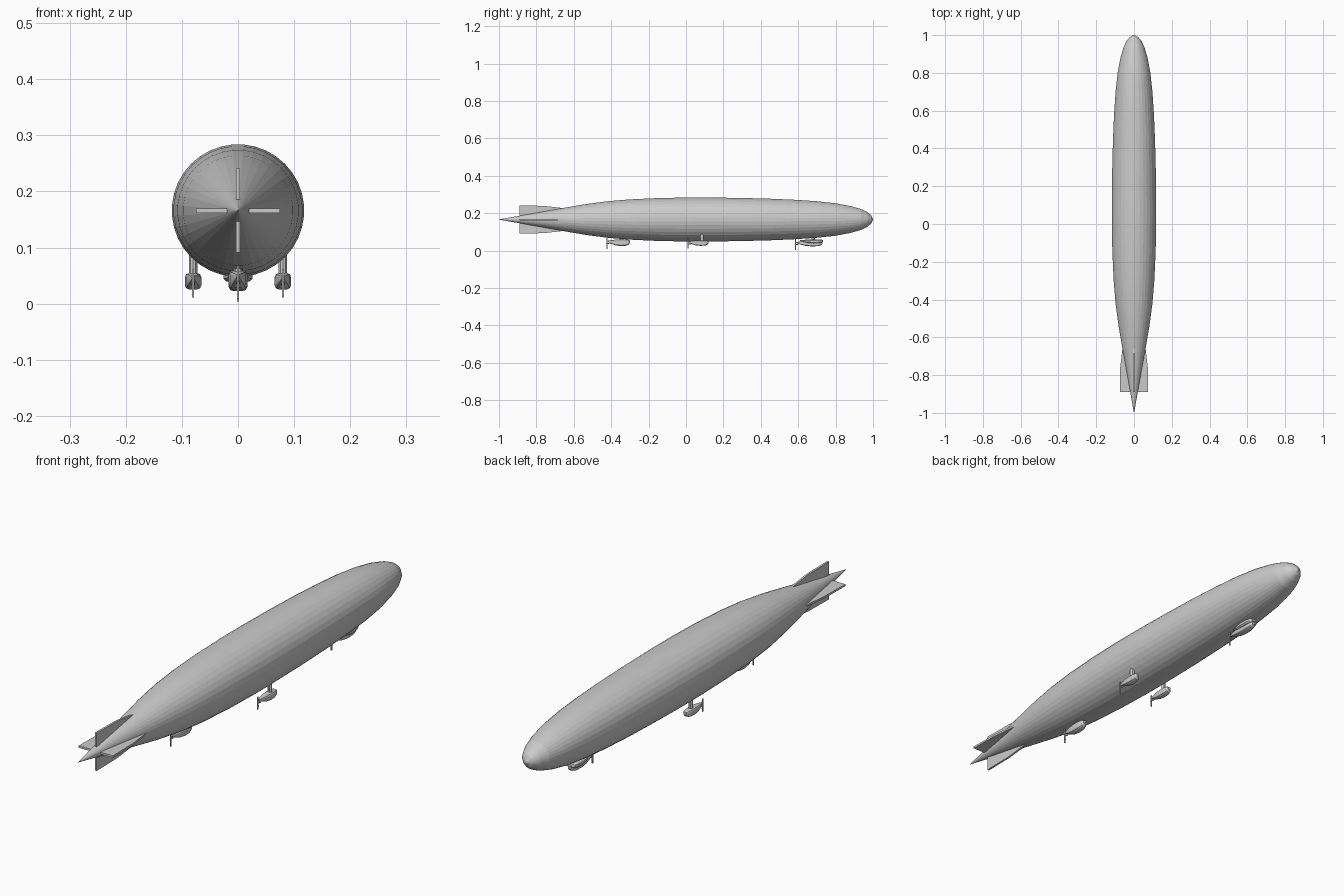
import bpy, bmesh, math

if "Cube" in bpy.data.objects:
    bpy.data.objects.remove(bpy.data.objects["Cube"])

AXIS_Z = 0.166


def make_object(name, bm):
    bmesh.ops.recalc_face_normals(bm, faces=bm.faces)
    mesh = bpy.data.meshes.new(name)
    bm.to_mesh(mesh)
    bm.free()
    ob = bpy.data.objects.new(name, mesh)
    bpy.context.collection.objects.link(ob)
    return ob


def loft(name, rings):
    """Skin a list of closed rings running along y."""
    bm = bmesh.new()
    loops = [[bm.verts.new(p) for p in ring] for ring in rings]
    n = len(loops[0])
    for a, b in zip(loops, loops[1:]):
        for i in range(n):
            bm.faces.new((a[i], a[(i + 1) % n], b[(i + 1) % n], b[i]))
    bm.faces.new(loops[0])
    bm.faces.new(loops[-1])
    return make_object(name, bm)


def oval(x, y, z, rx, rz, n, power=1.0):
    """Elliptical ring; power below 1 makes it boxier."""
    pts = []
    for i in range(n):
        t = 2 * math.pi * (i + 0.5) / n
        c, s = math.cos(t), math.sin(t)
        pts.append((x + rx * math.copysign(abs(c) ** power, c), y,
                    z + rz * math.copysign(abs(s) ** power, s)))
    return pts


def plate(name, outline, thickness):
    """Flat plate in the y/z plane, centred on x = 0."""
    bm = bmesh.new()
    face = bm.faces.new([bm.verts.new((-thickness / 2, y, z)) for y, z in outline])
    new = bmesh.ops.extrude_face_region(bm, geom=[face])["geom"]
    bmesh.ops.translate(bm, vec=(thickness, 0, 0),
                        verts=[v for v in new if isinstance(v, bmesh.types.BMVert)])
    return make_object(name, bm)


# Hull: tapered tail cone, long body, rounded nose
profile = [(-1, 0.0006), (-0.89, 0.020), (-0.76, 0.043), (-0.65, 0.063),
           (-0.54, 0.082), (-0.42, 0.098), (-0.30, 0.108), (-0.15, 0.115),
           (0, 0.118), (0.12, 0.118), (0.28, 0.116), (0.44, 0.112), (0.58, 0.106),
           (0.70, 0.098), (0.80, 0.087), (0.88, 0.072), (0.935, 0.056),
           (0.97, 0.039), (0.99, 0.022), (1, 0.003)]
hull = loft("hull", [oval(0, y, AXIS_Z, r, r, 36) for y, r in profile])

# Four tail fins
for i, side in enumerate(("top", "left", "bottom", "right")):
    fin = plate("tail_fin_" + side, [(-0.89, 0.008), (-0.89, 0.075), (-0.76, 0.073),
                                     (-0.70, 0.066), (-0.63, 0.058), (-0.63, 0.04)], 0.008)
    fin.location.z = AXIS_Z
    fin.rotation_euler.y = i * math.pi / 2


def pod(name, x, y, z, length, rx, rz):
    """Engine car: pointed stern, blunt bow, nearly flat top."""
    shape = [(0, 0.10), (0.12, 0.45), (0.35, 0.85), (0.58, 1), (0.82, 0.95), (0.94, 0.75), (1, 0.4)]
    return loft(name, [oval(x, y + length * t, z + rz * 0.5 * (1 - s), rx * s, rz * s, 12, 0.55)
                       for t, s in shape])


def propeller(name, x, y, z, r):
    """Two-bladed upright propeller with hub."""
    blade = [(y - 0.002, z - r), (y + 0.002, z - r), (y + 0.003, z - r / 2), (y + 0.002, z),
             (y + 0.003, z + r / 2), (y + 0.002, z + r), (y - 0.002, z + r)]
    plate(name + "_blades", blade, 0.004).location.x = x
    loft(name + "_hub", [oval(x, y - 0.004, z, 0.002, 0.002, 8),
                         oval(x, y + 0.014, z, 0.004, 0.004, 8)])


def strut(name, x, y, z0, z1, rx, ry):
    """Streamlined upright strut."""
    ob = loft(name, [[(px, y + (pz - 0) * 1.0, z) for px, _, pz in oval(x, 0, 0, rx, ry, 10)]
                     for z in (z0, z1)])
    return ob


# Side engine cars, mirrored left and right
for side, x in (("left", -0.08), ("right", 0.08)):
    pod("engine_car_" + side, x, 0.012, 0.040, 0.108, 0.015, 0.015)
    strut("engine_strut_" + side, x, 0.085, 0.045, 0.095, 0.008, 0.009)
    propeller("propeller_" + side, x, 0.010, 0.036, 0.025)

# Rear engine car
pod("engine_car_rear", 0, -0.42, 0.042, 0.12, 0.017, 0.018)
strut("engine_strut_rear", 0, -0.345, 0.05, 0.075, 0.008, 0.010)
propeller("propeller_rear", 0, -0.422, 0.038, 0.030)

# Front control car with its wider cabin and engine car below
pod("control_car_lower", 0, 0.588, 0.037, 0.142, 0.017, 0.015)
pod("control_car_cabin", 0, 0.608, 0.049, 0.125, 0.026, 0.011)
strut("control_car_strut", 0, 0.68, 0.05, 0.085, 0.008, 0.010)
propeller("propeller_front", 0, 0.585, 0.033, 0.029)

# Smooth the hull lightly, keeping edges sharp
bpy.context.view_layer.objects.active = hull
hull.select_set(True)
bpy.ops.object.shade_smooth_by_angle(angle=math.radians(8))
